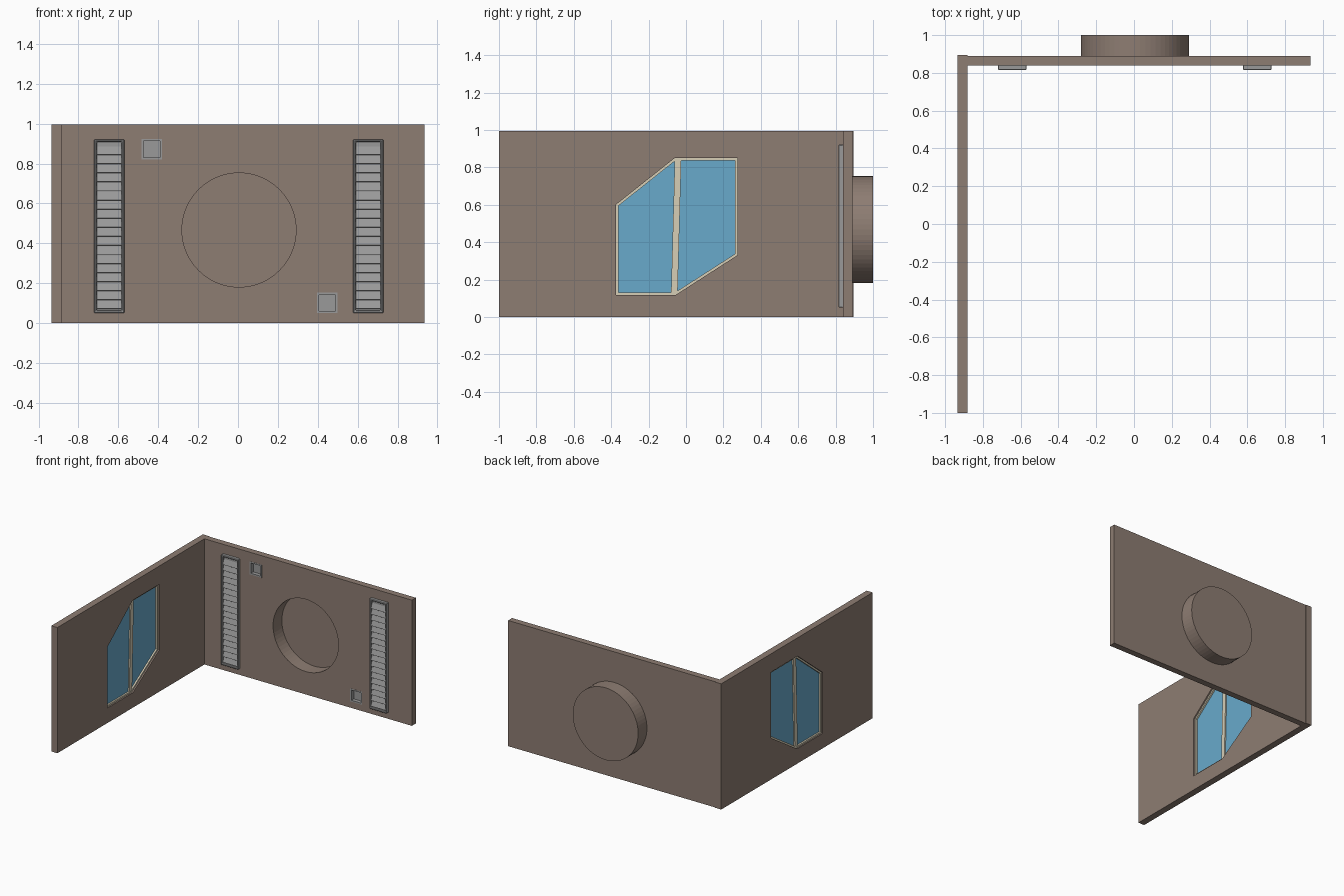
import bpy, bmesh, math
from mathutils import Vector

if "Cube" in bpy.data.objects:
    bpy.data.objects.remove(bpy.data.objects["Cube"])


def material(name, rgb):
    m = bpy.data.materials.new(name)
    m.diffuse_color = (*rgb, 1)
    m.use_nodes = True
    m.node_tree.nodes["Principled BSDF"].inputs["Base Color"].default_value = m.diffuse_color
    return m


WALL = material("wall_brown", (0.27, 0.205, 0.17))
GLASS = material("glass_blue", (0.14, 0.40, 0.60))
CREAM = material("frame_cream", (0.68, 0.62, 0.47))
GREY = material("vent_grey", (0.32, 0.32, 0.32))


def finish(name, bm, mat):
    bmesh.ops.recalc_face_normals(bm, faces=bm.faces)
    me = bpy.data.meshes.new(name)
    bm.to_mesh(me)
    bm.free()
    me.materials.append(mat)
    ob = bpy.data.objects.new(name, me)
    bpy.context.collection.objects.link(ob)
    return ob


def prism(name, pts, vec, mat, border=0):
    """Extrude a planar outline along vec; border > 0 keeps only a frame."""
    bm = bmesh.new()
    face = bm.faces.new([bm.verts.new(p) for p in pts])
    bm.normal_update()
    if border:
        bmesh.ops.inset_individual(bm, faces=[face], thickness=border, use_even_offset=True)
        bmesh.ops.delete(bm, geom=[face], context='FACES_ONLY')
    ext = bmesh.ops.extrude_face_region(bm, geom=bm.faces[:], use_keep_orig=True)
    verts = [g for g in ext["geom"] if isinstance(g, bmesh.types.BMVert)]
    bmesh.ops.translate(bm, verts=verts, vec=Vector(vec))
    return finish(name, bm, mat)


def xz_rect(x0, x1, z0, z1, y):
    return [(x0, y, z0), (x1, y, z0), (x1, y, z1), (x0, y, z1)]


def circle(r, y, n=64):
    return [(0.005 + r * math.cos(2 * math.pi * i / n), y,
             0.467 + r * math.sin(2 * math.pi * i / n)) for i in range(n)]


def cut(target, cutter):
    mod = target.modifiers.new("cut", 'BOOLEAN')
    mod.operation, mod.solver, mod.object = 'DIFFERENCE', 'EXACT', cutter
    cutter.hide_render = True
    bpy.context.view_layer.objects.active = target
    bpy.ops.object.modifier_apply(modifier=mod.name)
    bpy.data.objects.remove(cutter)


H = 0.995

# Walls
side_wall = prism("side_wall", xz_rect(-0.935, -0.882, 0, H, -1), (0, 1.895, 0), WALL)
back_wall = prism("back_wall", xz_rect(-0.882, 0.935, 0, H, 0.84), (0, 0.05, 0), WALL)

# Window opening, frame, glass and mullion
hexagon = [(-0.375, 0.60), (-0.06, 0.85), (0.275, 0.85),
           (0.275, 0.33), (-0.055, 0.118), (-0.375, 0.118)]


def yz(pts, x):
    return [(x, y, z) for y, z in pts]


cut(side_wall, prism("window_cutter", yz(hexagon, -1), (0.2, 0, 0), WALL))
prism("window_frame", yz(hexagon, -0.925), (0.032, 0, 0), CREAM, 0.013)
prism("window_glass", yz(hexagon, -0.912), (0.006, 0, 0), GLASS)
prism("window_mullion", yz([(-0.08, 0.12), (-0.045, 0.125), (-0.025, 0.848), (-0.06, 0.848)], -0.922),
      (0.026, 0, 0), CREAM)

# Round niche: opening in front, drum standing out behind
R = 0.286
cut(back_wall, prism("niche_cutter", circle(R, 0.8), (0, 0.2, 0), WALL))
bm = bmesh.new()
rings = [[bm.verts.new(p) for p in circle(R, y)] for y in (0.89, 0.95, 1.0)]
for a, b in zip(rings, rings[1:]):
    for i in range(len(a)):
        j = (i + 1) % len(a)
        bm.faces.new((a[i], a[j], b[j], b[i]))
bm.faces.new(rings[1])
bm.faces.new(rings[2])
drum = finish("niche_drum", bm, WALL)

# Small square recesses lined with a grey frame and panel
for label, x0, z0 in (("upper", -0.485, 0.82), ("lower", 0.395, 0.05)):
    box = (x0, x0 + 0.105, z0, z0 + 0.103)
    cut(back_wall, prism("recess_cutter", xz_rect(*box, 0.8), (0, 0.075, 0), WALL))
    prism(label + "_recess_frame", xz_rect(*box, 0.839), (0, 0.034, 0), GREY, 0.011)
    prism(label + "_recess_panel", xz_rect(*box, 0.869), (0, 0.005, 0), GREY)

# Tall louvred vents
for label, xc in (("left", -0.645), ("right", 0.653)):
    box = (xc - 0.076, xc + 0.076, 0.05, 0.922)
    frame = prism(label + "_vent_frame", xz_rect(*box, 0.815), (0, 0.026, 0), GREY, 0.014)
    bev = frame.modifiers.new("bevel", 'BEVEL')
    bev.width, bev.segments = 0.004, 1
    prism(label + "_vent_back", xz_rect(*box, 0.837), (0, 0.003, 0), GREY)
    blade = [(0.819, 0.072), (0.822, 0.070), (0.837, 0.110), (0.834, 0.112)]
    slats = prism(label + "_vent_slats", [(xc - 0.063, y, z) for y, z in blade], (0.126, 0, 0), GREY)
    arr = slats.modifiers.new("array", 'ARRAY')
    arr.count = 18
    arr.use_relative_offset, arr.use_constant_offset = False, True
    arr.constant_offset_displace = (0, 0, 0.0455)
